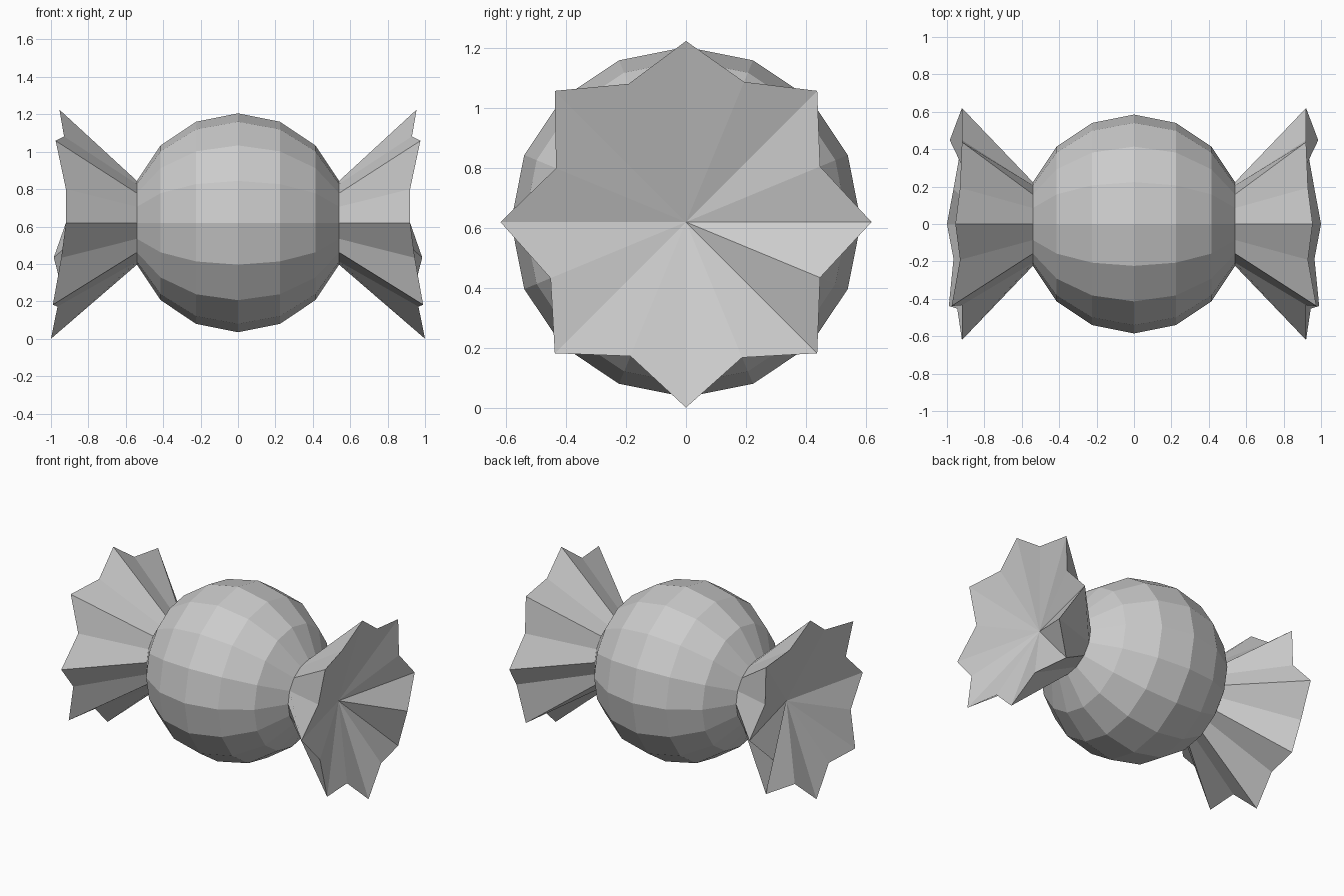
import bpy, bmesh
from math import sin, cos, pi
from mathutils import Matrix, Vector

if "Cube" in bpy.data.objects:
    bpy.data.objects.remove(bpy.data.objects["Cube"])

CZ = 0.62      # height of the sweet's axis
R = 0.585      # body radius
N = 16         # sides around the axis


def make_object(name, bm):
    bmesh.ops.recalc_face_normals(bm, faces=bm.faces)
    mesh = bpy.data.meshes.new(name)
    bm.to_mesh(mesh)
    bm.free()
    ob = bpy.data.objects.new(name, mesh)
    bpy.context.collection.objects.link(ob)
    return ob


# round body: low-poly sphere with its poles along x
bm = bmesh.new()
bmesh.ops.create_uvsphere(
    bm, u_segments=N, v_segments=8, radius=R,
    matrix=Matrix.Translation((0, 0, CZ)) @ Matrix.Rotation(pi / 2, 4, 'Y'))
make_object("candy_body", bm)

# ruffled rim of the wrapper, counted from +y towards +z: (x, radius)
RIM = [(0.92, 0.62), (0.92, 0.485), (0.92, 0.62), (0.93, 0.507),
       (0.955, 0.605), (0.93, 0.50), (0.975, 0.62), (0.92, 0.47),
       (0.92, 0.62), (0.945, 0.49), (0.99, 0.62), (0.965, 0.485),
       (1.0, 0.62), (0.965, 0.49), (0.92, 0.62), (0.985, 0.485)]


def wrapper_end(name, side):
    bm = bmesh.new()
    neck, rim = [], []
    for i, (x, r) in enumerate(RIM):
        a = 2 * pi * i / N
        d = Vector((0, cos(a), sin(a)))
        base = Vector((0, 0, CZ))
        neck.append(bm.verts.new(base + d * R * sin(pi / 8)
                                 + Vector((side * R * cos(pi / 8), 0, 0))))
        rim.append(bm.verts.new(base + d * r + Vector((side * x, 0, 0))))
    hub = bm.verts.new((side * 0.77, 0, CZ))
    for i in range(N):
        j = (i + 1) % N
        bm.faces.new((neck[i], neck[j], rim[j], rim[i]))   # pleats
        bm.faces.new((rim[i], rim[j], hub))                # sunken end
    return make_object(name, bm)


# twisted wrapper ends, mirrored in x
wrapper_end("wrapper_right", 1)
wrapper_end("wrapper_left", -1)
